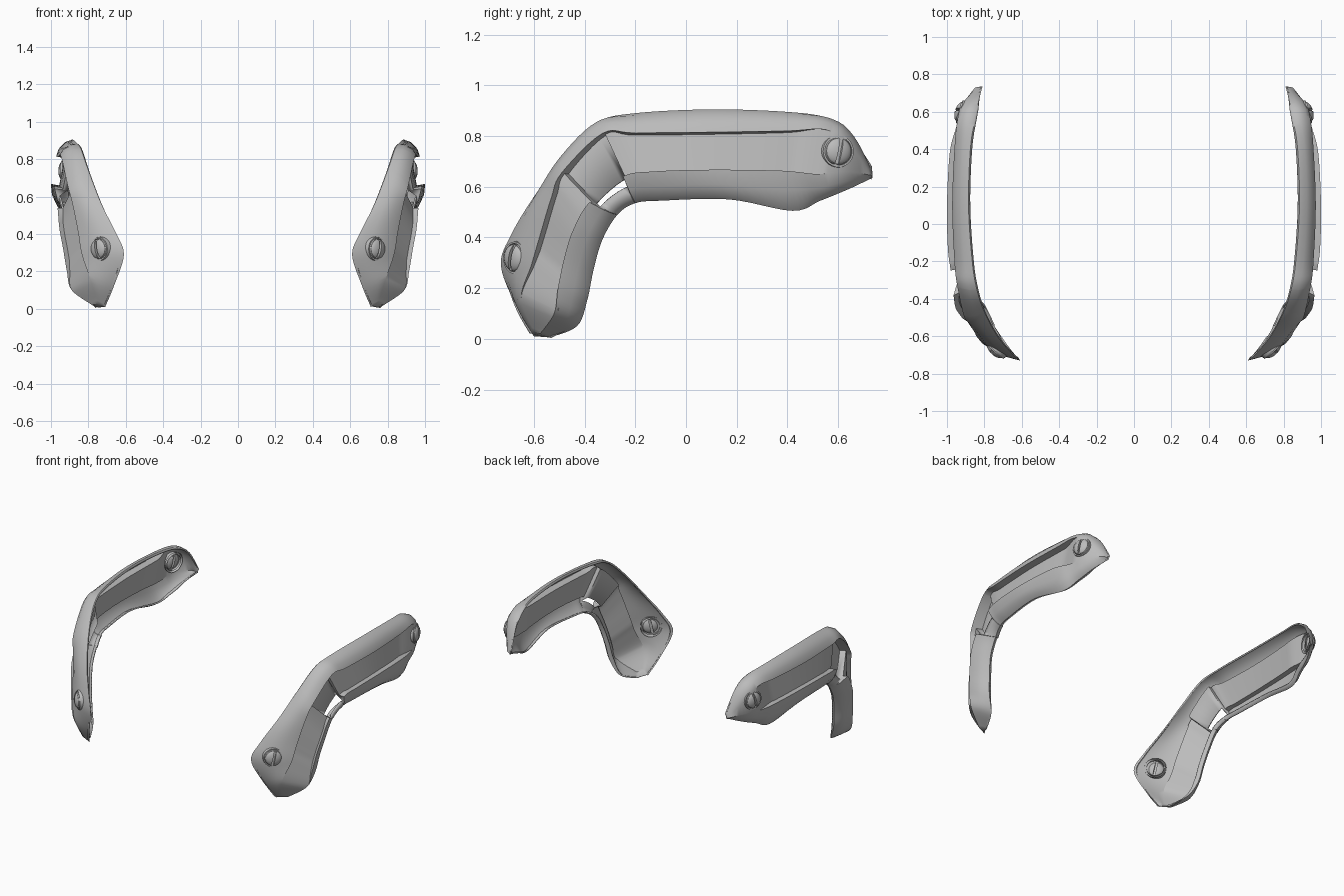
import bpy, bmesh, math
from mathutils import Vector, Matrix

if "Cube" in bpy.data.objects:
    bpy.data.objects.remove(bpy.data.objects["Cube"])

grey = bpy.data.materials.new("plain_grey")
grey.diffuse_color = (0.5, 0.5, 0.5, 1)
grey.use_nodes = True
grey.node_tree.nodes["Principled BSDF"].inputs["Base Color"].default_value = grey.diffuse_color

# Four guide lines along the guard, from the lower front tip to the rear end
OUTER_EDGE = [(.71, -.60, .01), (.66, -.67, .13), (.61, -.73, .29), (.655, -.69, .41), (.73, -.60, .56),
              (.80, -.47, .74), (.84, -.35, .855), (.865, -.20, .89), (.885, .10, .905), (.875, .40, .895),
              (.85, .56, .87), (.83, .66, .80), (.81, .735, .66)]
RAIL_LIP = [(.75, -.60, .03), (.79, -.65, .16), (.835, -.61, .29), (.855, -.575, .41), (.885, -.53, .56),
            (.91, -.49, .655), (.945, -.33, .81), (.96, -.20, .812), (.972, .10, .815), (.96, .40, .82),
            (.945, .55, .825), (.92, .64, .77), (.84, .73, .65)]
FLANGE_LIP = [(.78, -.575, .02), (.89, -.52, .10), (.915, -.505, .20), (.935, -.48, .32), (.955, -.445, .43),
              (.965, -.38, .54), (.98, -.25, .64), (.995, -.13, .66), (1.0, .10, .667), (.985, .38, .663),
              (.95, .52, .65), (.92, .63, .66), (.85, .73, .645)]
INNER_EDGE = [(.745, -.54, .005), (.80, -.43, .05), (.85, -.39, .15), (.87, -.365, .27), (.89, -.33, .39),
              (.90, -.27, .49), (.92, -.20, .535), (.935, -.10, .545), (.955, .17, .55), (.93, .42, .505),
              (.90, .53, .545), (.87, .64, .59), (.82, .735, .635)]
N = len(OUTER_EDGE) - 1


def along(line, t):
    """Smooth point on a guide line."""
    i = min(int(t), N - 1)
    u = t - i
    p0, p1, p2, p3 = (Vector(line[max(0, min(N, i + k))]) for k in (-1, 0, 1, 2))
    return 0.5 * (2 * p1 + (p2 - p0) * u + (2 * p0 - 5 * p1 + 4 * p2 - p3) * u * u
                  + (3 * p1 - p0 - 3 * p2 + p3) * u ** 3)


def finish(name, bm, angle=35):
    me = bpy.data.meshes.new(name)
    bm.to_mesh(me)
    bm.free()
    me.materials.append(grey)
    ob = bpy.data.objects.new(name, me)
    bpy.context.collection.objects.link(ob)
    bpy.ops.object.select_all(action='DESELECT')
    ob.select_set(True)
    bpy.context.view_layer.objects.active = ob
    bpy.ops.object.shade_smooth_by_angle(angle=math.radians(angle))
    ob.modifiers.new("mirror", 'MIRROR').use_mirror_merge = False
    return ob


def recess(t):
    """Depth of the plate below its two lips."""
    if 5 < t < 6:
        return .07
    if t < 5:
        return .03 * max(0, min(1, (t - 1) / 1.5))
    return .045 * max(0, min(1, 10.2 - t))


def section(t):
    a, g, l, b = (along(c, t) for c in (OUTER_EDGE, RAIL_LIP, FLANGE_LIP, INNER_EDGE))
    e = .05
    lo, hi = max(0, t - e), min(N, t + e)
    tangent = along(RAIL_LIP, hi) - along(RAIL_LIP, lo)

    def out(v):
        n = tangent.cross(v).normalized()
        return n if n.x > 0 else -n
    n_rail, n_plate, n_flange = out(g - a), out(l - g), out(b - l)
    taper = min(1, t / 2, (N - t) / 1.5)
    d = recess(t)
    inside = Vector((-.02, 0, 0)) * taper
    floor_l = l.copy()
    if 5 < t < 6:
        l = l.lerp(b, .38)
    return [a + inside + (g - a) * .12,
            a,
            a.lerp(g, .3) + n_rail * .018 * taper,
            a.lerp(g, .7) + n_rail * .018 * taper,
            g,
            g - n_plate * d,
            floor_l - n_plate * d,
            l,
            l.lerp(b, .45) + n_flange * .016 * taper,
            l.lerp(b, .8) + n_flange * .012 * taper,
            b,
            b + inside * 1.5 + (l - b) * .1]


# Guard shell: raised rail, sunken plate, lower flange, stepped elbow with a slot
steps = sorted([i / 6 for i in range(N * 6 + 1) if i not in (30, 36)] + [4.99, 5.01, 5.99, 6.01])
bm = bmesh.new()
rows = [[bm.verts.new(p) for p in section(t)] for t in steps]
for k in range(len(rows) - 1):
    mid = (steps[k] + steps[k + 1]) / 2
    for j in range(len(rows[0]) - 1):
        if j == 6 and 5.02 < mid < 5.98:
            continue  # open slot at the elbow
        bm.faces.new((rows[k][j], rows[k][j + 1], rows[k + 1][j + 1], rows[k + 1][j]))
for end in (rows[0], rows[-1]):
    bm.faces.new(end)
bmesh.ops.remove_doubles(bm, verts=bm.verts, dist=.0005)
bmesh.ops.recalc_face_normals(bm, faces=bm.faces)
if sum(f.normal.x * f.calc_area() for f in bm.faces) < 0:
    bmesh.ops.reverse_faces(bm, faces=bm.faces)
shell = finish("side_guard", bm)
thick = shell.modifiers.new("thickness", 'SOLIDIFY')
thick.thickness = .01
thick.offset = -1


# Slotted dome screws in round collars
def screw(name, centre, normal, r):
    bm = bmesh.new()
    for s in (1, -1):
        half = bmesh.new()
        bmesh.ops.create_uvsphere(half, u_segments=28, v_segments=14, radius=r)
        bmesh.ops.scale(half, vec=(1, 1, .5), verts=half.verts)
        cut = bmesh.ops.bisect_plane(half, geom=half.verts[:] + half.edges[:] + half.faces[:],
                                     plane_co=(s * .007, 0, 0), plane_no=(s, 0, 0), clear_inner=True)
        rim = [g for g in cut['geom_cut'] if isinstance(g, bmesh.types.BMEdge)]
        bmesh.ops.edgeloop_fill(half, edges=rim)
        tmp = bpy.data.meshes.new("half")
        half.to_mesh(tmp)
        half.free()
        bm.from_mesh(tmp)
        bpy.data.meshes.remove(tmp)
    # slot floor and collar
    bmesh.ops.create_cone(bm, cap_ends=True, segments=28, radius1=r * .95, radius2=r * .95, depth=.02)
    prof = [(r * 1.0, -.03), (r * 1.02, .004), (r * 1.15, .004), (r * 1.25, -.03)]
    rings = [[bm.verts.new((q * math.cos(a), q * math.sin(a), h)) for q, h in prof]
             for a in (i * math.tau / 28 for i in range(28))]
    for i in range(28):
        p, q = rings[i], rings[(i + 1) % 28]
        for j in range(3):
            bm.faces.new((p[j], q[j], q[j + 1], p[j + 1]))
    bmesh.ops.recalc_face_normals(bm, faces=bm.faces)
    # local z along the normal, slot close to upright
    n = Vector(normal).normalized()
    side = Vector((0, 0, 1)).cross(n).normalized()
    up = n.cross(side)
    frame = Matrix((side, up, n)).transposed().to_4x4()
    bm.transform(Matrix.Translation(centre) @ frame @ Matrix.Rotation(math.radians(-12), 4, 'Z'))
    finish(name, bm)


screw("front_screw", (.742, -.675, .32), (.68, -.73, 0), .055)
screw("rear_screw", (.93, .60, .74), (.95, .3, .05), .055)
